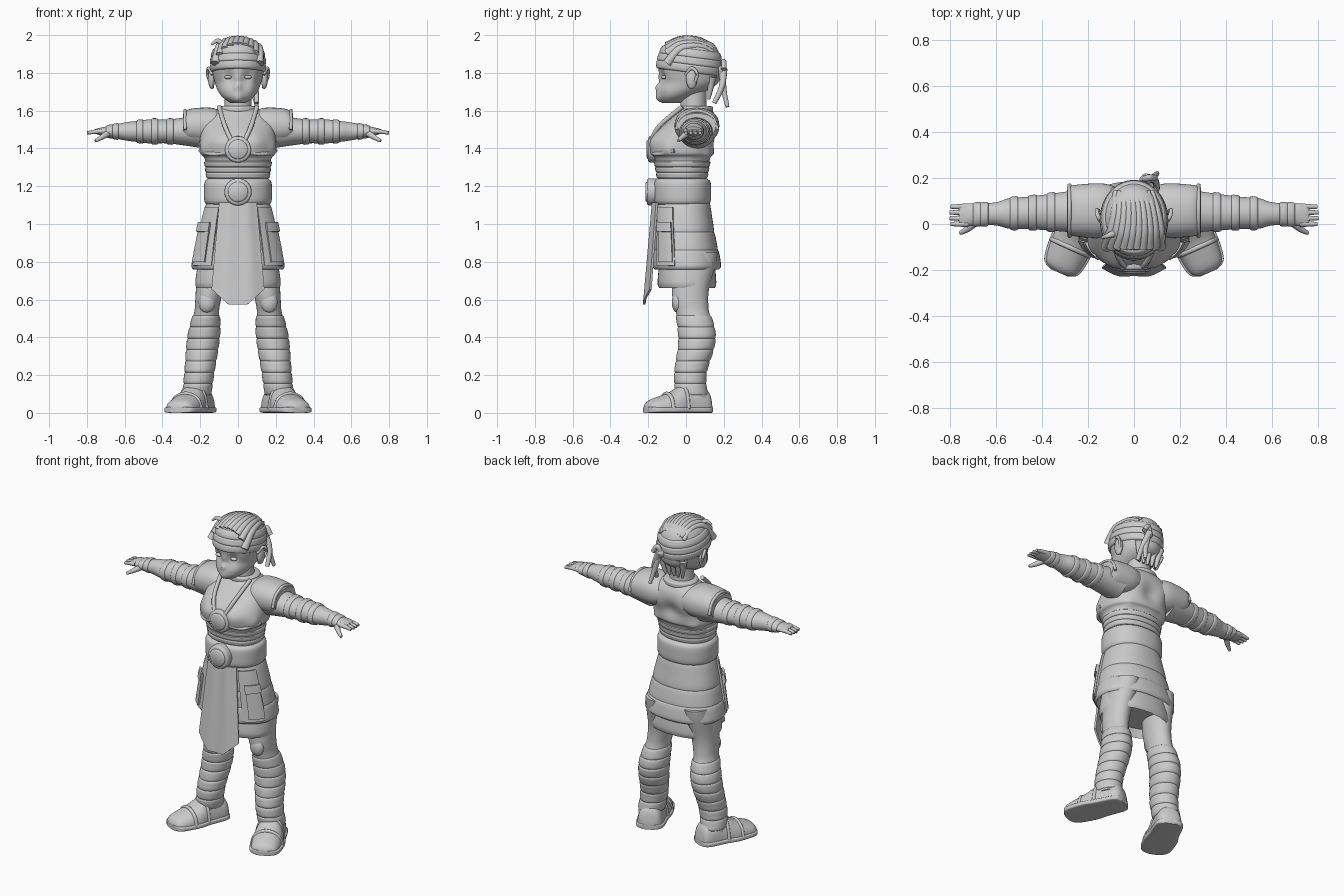
import bpy, bmesh, math
from mathutils import Vector, Matrix

if "Cube" in bpy.data.objects:
    bpy.data.objects.remove(bpy.data.objects["Cube"])

grey = bpy.data.materials.new("plain_grey")
grey.use_nodes = True
grey.diffuse_color = (.6, .6, .6, 1)
grey.node_tree.nodes["Principled BSDF"].inputs["Base Color"].default_value = grey.diffuse_color
BOXY = .9


def build(name, bm):
    """Turn a bmesh into a smooth, grey, selected object."""
    bmesh.ops.recalc_face_normals(bm, faces=bm.faces)
    mesh = bpy.data.meshes.new(name)
    bm.to_mesh(mesh)
    bm.free()
    mesh.materials.append(grey)
    obj = bpy.data.objects.new(name, mesh)
    bpy.context.collection.objects.link(obj)
    bpy.ops.object.select_all(action="DESELECT")
    obj.select_set(True)
    bpy.context.view_layer.objects.active = obj
    bpy.ops.object.shade_smooth_by_angle(angle=math.radians(45))


def spline(rows, steps):
    """Resample equal-length tuples along a smooth curve."""
    out = []
    last = len(rows) - 1
    for i in range(last):
        before, start, end, after = (rows[min(max(i + k, 0), last)] for k in (-1, 0, 1, 2))
        for k in range(steps):
            t = k / steps
            out.append([b + t * (c - a) / 2 + t * t * (a - 2.5 * b + 2 * c - d / 2) + t ** 3 * (1.5 * (b - c) + (d - a) / 2)
                        for a, b, c, d in zip(before, start, end, after)])
    return out + [list(rows[last])]


def ramp(value, low, high):
    t = min(max((value - low) / (high - low), 0), 1)
    return t * t * (3 - 2 * t)


def size_at(rings, t):
    """Radii of a smooth profile at the nearest sampled position."""
    return min(spline(rings, 20), key=lambda ring: abs(ring[0] - t))[1:]


def skin(bm, loops):
    """Bridge closed loops of vertices and cap both ends."""
    for a, b in zip(loops, loops[1:]):
        for k in range(len(a)):
            bm.faces.new((a[k - 1], a[k], b[k], b[k - 1]))
    bm.faces.new(loops[0])
    bm.faces.new(loops[-1])


def loft(name, axis, centre, rings, side=1, steps=6, sides=48, power=1, bumps=(), place=Matrix(), floor=-1):
    """Skin rings of (position, radius, radius) around a centre rule."""
    bm = bmesh.new()
    main = "xyz".index(axis)
    first, second = (i for i in range(3) if i != main)
    loops = []
    for t, wide, deep in spline(rings, steps):
        u, v = centre(t)
        loop = []
        for k in range(sides):
            c, s = math.cos(math.tau * k / sides), math.sin(math.tau * k / sides)
            p = Vector()
            p[main] = t
            p[first] = u + wide * math.copysign(abs(c) ** power, c)
            p[second] = v + deep * math.copysign(abs(s) ** power, s)
            p += sum((Vector(push) * math.exp(-((p - Vector(spot)).length / reach) ** 2) for spot, reach, push in bumps), Vector())
            p.z = max(p.z, floor)
            p = place @ p
            p.x *= side
            loop.append(bm.verts.new(p))
        loops.append(loop)
    skin(bm, loops)
    build(name, bm)


def band_rings(low, high, size, swell):
    """Rounded strip that stands proud of a profile rule."""
    rings = []
    for k in range(-6, 7):
        f = k / 6
        z = (low + high) / 2 + f * (high - low) / 2
        wide, deep = size(z)
        grow = swell * (2 * math.sqrt(1 - f ** 4) - 1)
        rings.append((z, wide + grow, deep + grow))
    return rings


def cord(name, points, thick, tip=1, side=1):
    """Round strand along a curve, tapering towards its tip."""
    bm = bmesh.new()
    path = [Vector((x * side, y, z)) for x, y, z in spline(points, 6)]
    loops = []
    for i, p in enumerate(path):
        ahead = path[min(i + 1, len(path) - 1)] - path[max(i - 1, 0)]
        turn = ahead.to_track_quat("Z", "Y")
        radius = thick * (1 + (tip - 1) * i / (len(path) - 1))
        loops.append([bm.verts.new(p + turn @ Vector((radius * math.cos(k * math.tau / 12), radius * math.sin(k * math.tau / 12), 0)))
                      for k in range(12)])
    skin(bm, loops)
    build(name, bm)


def ball(name, spot, size):
    bm = bmesh.new()
    bmesh.ops.create_uvsphere(bm, u_segments=24, v_segments=16, radius=1)
    bm.transform(Matrix.LocRotScale(Vector(spot), None, Vector(size)))
    build(name, bm)


def sheet(name, surface, thick, cells=16):
    """Solid plate from a surface rule of two parameters."""
    bm = bmesh.new()
    grid = [[bm.verts.new(surface(i / cells, j / cells)) for i in range(cells + 1)] for j in range(cells + 1)]
    for upper, lower in zip(grid, grid[1:]):
        for i in range(cells):
            bm.faces.new((upper[i], upper[i + 1], lower[i + 1], lower[i]))
    bmesh.ops.recalc_face_normals(bm, faces=bm.faces)
    bmesh.ops.solidify(bm, geom=bm.faces[:], thickness=thick)
    build(name, bm)


# Head with sculpted nose, chin, sockets and cheeks
def head_centre(z):
    return 0, .02 - .09 * ramp(z, 1.76, 1.64)


face = [((0, -.15, 1.73), .02, (0, -.025, 0)), ((0, -.15, 1.77), .02, (0, -.01, 0)),
        ((0, -.13, 1.65), .03, (0, -.02, 0)), ((0, -.14, 1.69), .025, (0, -.01, 0))]
for s in (1, -1):
    face += [((s * .055, -.14, 1.78), .03, (0, .02, 0)), ((s * .07, -.1, 1.72), .03, (0, -.006, 0))]
skull = [(1.64, .04, .04), (1.68, .09, .1), (1.74, .12, .15), (1.85, .14, .165), (1.95, .11, .13), (1.99, .02, .03)]
loft("head", "z", head_centre, skull, sides=80, steps=10, bumps=face)
loft("neck", "z", lambda z: (0, .04), [(1.5, .1, .09), (1.6, .075, .07), (1.72, .07, .07)])
for s in (1, -1):
    ball("ear", (s * .14, .03, 1.77), (.018, .03, .055))
    cord("ear_rim", [(.135, 0, 1.79), (.155, .03, 1.825), (.16, .06, 1.79), (.135, .03, 1.72)], .009, side=s)
    ball("eye", (s * .053, -.117, 1.777), (.02, .016, .01))

# Headband of three tilted folds, with a knot and tails
pivot = Vector((0, .02, 1.86))
tilt = Matrix.Translation(pivot) @ Matrix.Rotation(-.13, 4, "X") @ Matrix.Translation(-pivot)
for low in (1.8, 1.84, 1.88):
    loft("headband_fold", "z", head_centre, band_rings(low, low + .05, lambda z: size_at(skull, z), .009), steps=1, sides=64, place=tilt)
ball("band_knot", (.05, .19, 1.815), (.027, .022, .027))
cord("band_tail", [(.05, .19, 1.82), (.08, .2, 1.71), (.1, .22, 1.62)], .02, .5)
cord("band_tail", [(.05, .2, 1.82), (.09, .19, 1.73), (.1, .15, 1.64)], .02, .6)
cord("band_loop", [(.04, .19, 1.81), (.06, .2, 1.86), (.09, .2, 1.82)], .014)


# Swept hair on the crown and at the nape
def crown(x, t):
    y = .24 * t - .1
    return x, y, 1.85 + .13 * math.sqrt(max(0, 1 - (x / .15) ** 2 - ((y - .02) / .17) ** 2))


for i in range(10):
    root = .026 * i - .12
    cord("hair_lock", [crown(root * (1 - t / 3) + .05 * t * (1 - t), t) for t in (0, .25, .5, .75, 1)], .024, .5)
cord("hair_flick", [(-.08, -.04, 1.95), (-.11, -.05, 1.97), (-.14, -.06, 1.95)], .018, .3)
for i in (-2, -1, 0, 1, 2):
    cord("nape_lock", [(.04 * i, .14, 1.78), (.03 * i, .12, 1.66)], .024, .3)


# Torso with chest plates and back folds
def trunk_centre(z):
    return 0, .07 * ramp(z, 1.42, 1.6) - .02


folds = [((0, .16, 1.45), .05, (0, -.014, 0))]
for s in (1, -1):
    folds += [((s * .1, -.17, 1.44), .06, (0, -.015, 0)), ((s * .1, .14, 1.48), .06, (0, .014, 0)),
              ((s * .17, -.09, 1.4), .04, (s * .01, -.01, 0)), ((s * .12, .1, 1.36), .03, (s * .01, .01, 0))]
trunk = [(1.2, .155, .12), (1.34, .175, .145), (1.38, .2, .17), (1.48, .2, .16), (1.56, .18, .12), (1.62, .09, .07)]
loft("torso", "z", trunk_centre, trunk, sides=72, steps=10, bumps=folds, power=BOXY)
for i in range(3):
    low = 1.24 + .03 * i
    loft("waist_wrap", "z", trunk_centre, band_rings(low, low + .035, lambda z: size_at(trunk, z), .008), steps=1, power=BOXY)
loft("collar", "z", trunk_centre, band_rings(1.59, 1.625, lambda z: (.095, .085), .009), steps=1)


def disc(name, z, front, radius):
    for depth, part in ((0, 1), (.008, .75)):
        rings = band_rings(front - depth, front + .06, lambda y: (radius * part, radius * part), .005)
        loft(name, "y", lambda y: (0, z), rings, steps=1)


disc("chest_medallion", 1.395, -.2, .065)
disc("belt_buckle", 1.17, -.207, .067)
for s in (1, -1):
    cord("chest_strap", [(.1, -.02, 1.62), (.07, -.14, 1.52), (.03, -.19, 1.43)], .012, side=s)
    cord("chest_plate_edge", [(.05, -.18, 1.38), (.14, -.15, 1.37), (.2, -.06, 1.39)], .011, side=s)

# Belt and layered skirt
loft("belt", "z", trunk_centre, band_rings(1.1, 1.24, lambda z: (.17, .143), .01), steps=1, sides=64, power=BOXY)


def skirt_centre(z):
    return 0, .02 * ramp(z, 1.1, .75) - .015


def skirt_size(z):
    t = (1.12 - z) / .36
    return .164 + (.1 - .02 * t) * t, .14 + .037 * t


def skirt_tier(name, low, high, inset=0):
    rings = band_rings(low, high, lambda z: [r - inset for r in skirt_size(z)], .007)
    hollow = (low + .05, rings[0][1] - .02, rings[0][2] - .02)
    loft(name, "z", skirt_centre, [hollow] + rings, steps=1, sides=64, power=BOXY)


skirt_tier("skirt_under", .66, .86, .034)
skirt_tier("skirt_hem", .76, .87)
skirt_tier("skirt_middle", .84, .97, .004)
skirt_tier("skirt_upper", .94, 1.13, .004)


def on_skirt(angle, z, out):
    wide, deep = skirt_size(z)
    c, s = math.cos(angle), math.sin(angle)
    return Vector(((wide + out) * math.copysign(abs(s) ** BOXY, s), skirt_centre(z)[1] - (deep + out) * abs(c) ** BOXY, z))


for s in (1, -1):
    sheet("hip_panel", lambda u, v: on_skirt(s * (.55 + .7 * u), 1.09 - .31 * v, .013), .012)
    sheet("hip_pocket", lambda u, v: on_skirt(s * (.72 + .48 * u), 1 - .2 * v, .023), .014)
    sheet("pocket_flap", lambda u, v: on_skirt(s * (.7 + .52 * u), 1.01 - .05 * v, .032), .012)


# Pointed and pleated front apron
def apron(u, v):
    across = 2 * u - 1
    x = across * (.1 + .04 * v)
    drop = .46 + .08 * min(1, 1.6 - 1.6 * abs(across))
    return Vector((x, 1.7 * x * x - .18 - .05 * v + .004 * math.cos(2 * math.tau * u), 1.115 - drop * v))


sheet("front_apron", apron, .012, 24)


# Legs, with calf wraps that follow their profile
def leg_centre(z):
    return .23 - .12 * z, .04 + .018 * math.cos(14 * (z - .4))


calf = [(.08, .07, .08), (.2, .073, .08), (.4, .08, .093), (.53, .066, .088), (.6, .068, .094), (.85, .085, .11)]
shoe = [(.1, .03, .03), (.07, .07, .11), (-.05, .08, .13), (-.13, .09, .09), (-.24, .075, .05), (-.27, .03, .02)]
turn = Matrix.Translation((.215, .035, 0)) @ Matrix.Rotation(.42, 4, "Z")
for s in (1, -1):
    loft("leg", "z", leg_centre, calf, s)
    ball("kneecap", (s * .165, -.045, .585), (.045, .03, .055))
    for i in range(7):
        low = .09 + .06 * i
        loft("calf_wrap", "z", leg_centre, band_rings(low, low + .07, lambda z: size_at(calf, z), .007), s, steps=1)

    # Shoes turned outward
    loft("shoe", "y", lambda y: (0, .02), shoe, s, power=BOXY, place=turn, floor=.015)
    loft("sole", "y", lambda y: (0, .016), [(y, wide + .009, .016) for y, wide, tall in shoe], s, power=.4, place=turn)
    for y in (-.06, -.15):
        wide, tall = size_at(shoe, y)
        arc = [turn @ Vector((wide * math.cos(a), y, .02 + tall * math.sin(a))) for a in (0, .8, 1.6, 2.4, math.pi)]
        cord("shoe_strap", arc, .011, side=s)


# Arms with shoulder pads, sleeve folds and hands
def arm_centre(x):
    return .062 - .03 * x, 1.49


sleeve = [(.18, .1, .09), (.36, .08, .064), (.46, .07, .064), (.54, .066, .055), (.6, .05, .047),
          (.68, .047, .03), (.74, .049, .017), (.76, .04, .01)]
pad = [(.07, .1, .07), (.14, .118, .095), (.25, .112, .09), (.29, .1, .065)]
for s in (1, -1):
    loft("arm", "x", arm_centre, sleeve, s)
    loft("shoulder_pad", "x", lambda x: (.058, 1.52), pad, s, power=BOXY)
    cord("pad_trim", [(.28, .058 + .11 * math.cos(a), 1.5 + .1 * math.sin(a)) for a in (0, .8, 1.6, 2.4, math.pi)], .009, side=s)
    for x in (.34, .42, .5, .63, .66):
        loft("sleeve_fold", "x", arm_centre, band_rings(x, x + .04, lambda t: size_at(sleeve, t), .006), s, steps=1)
    for i in range(4):
        y = .025 * i
        cord("finger", [(.72, y, 1.492), (.76, y, 1.488), (.795 + .005 * math.sin(i), y, 1.482)], .014, .6, s)
    cord("thumb", [(.68, .015, 1.485), (.72, -.02, 1.46), (.755, -.04, 1.44)], .02, .4, s)
